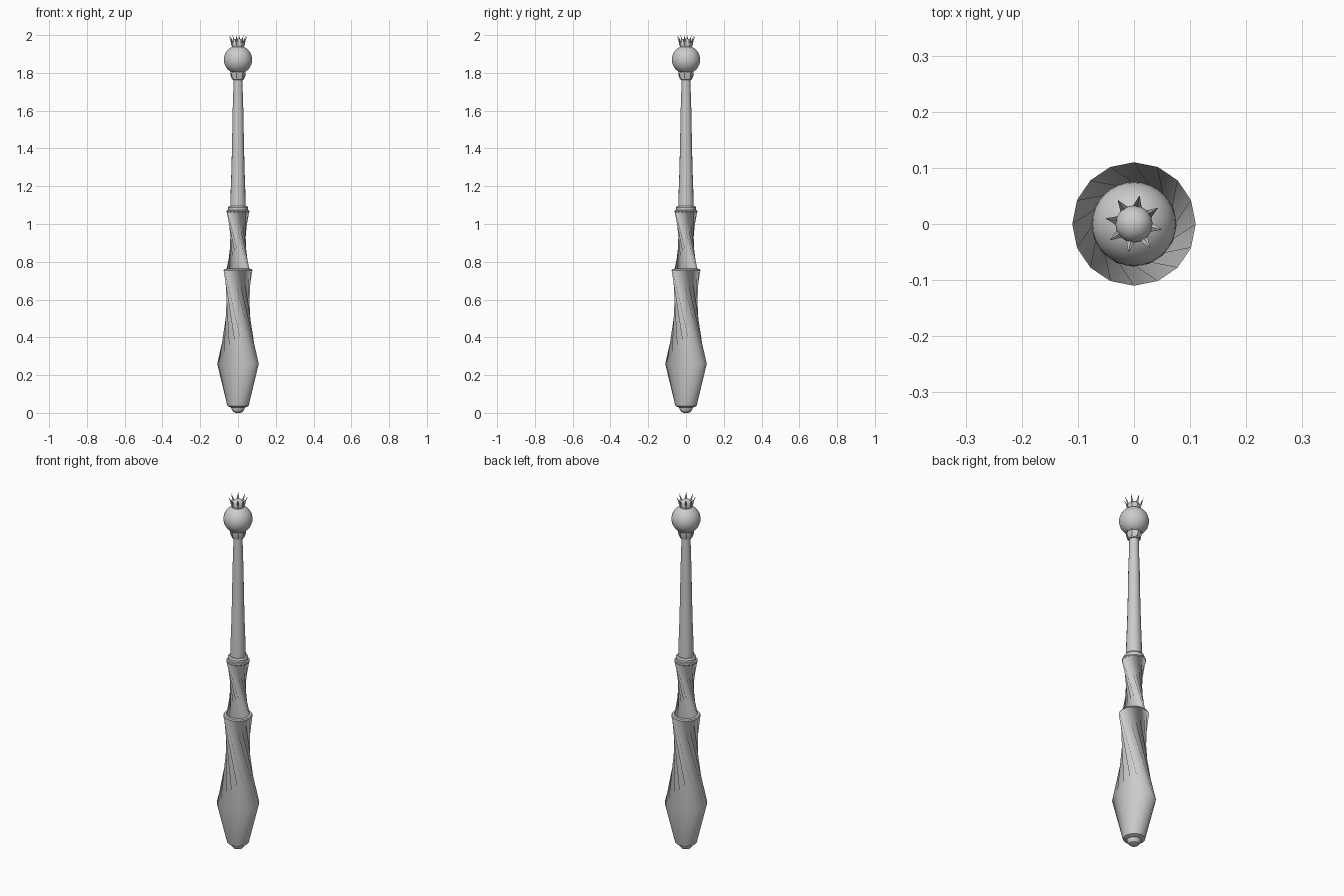
import bpy, bmesh, math
from math import sin, cos, pi, radians

if "Cube" in bpy.data.objects:
    bpy.data.objects.remove(bpy.data.objects["Cube"])


def finish(name, bm, angle=30):
    bmesh.ops.recalc_face_normals(bm, faces=bm.faces[:])
    me = bpy.data.meshes.new(name)
    bm.to_mesh(me)
    bm.free()
    ob = bpy.data.objects.new(name, me)
    bpy.context.collection.objects.link(ob)
    bpy.ops.object.select_all(action='DESELECT')
    ob.select_set(True)
    bpy.context.view_layer.objects.active = ob
    bpy.ops.object.shade_smooth_by_angle(angle=radians(angle))
    return ob


def lathe(name, profile, sides=16, angle=30):
    """Stacked rings (radius, z, twist in degrees), capped at both ends."""
    bm = bmesh.new()
    rings = []
    for r, z, twist in profile:
        a0 = radians(twist)
        rings.append([bm.verts.new((r * cos(a0 + 2 * pi * i / sides),
                                    r * sin(a0 + 2 * pi * i / sides), z))
                      for i in range(sides)])
    for lo, hi in zip(rings, rings[1:]):
        for i in range(sides):
            j = (i + 1) % sides
            bm.faces.new((lo[i], lo[j], hi[j], hi[i]))
    bm.faces.new(rings[0][::-1])
    bm.faces.new(rings[-1])
    return finish(name, bm, angle)


def ball(name, r, z):
    bm = bmesh.new()
    bmesh.ops.create_uvsphere(bm, u_segments=32, v_segments=16, radius=r)
    bmesh.ops.translate(bm, verts=bm.verts[:], vec=(0, 0, z))
    return finish(name, bm)


def spikes(name, path, width, depth, count=8, offset=-11):
    """Ring of curved thorns; path holds (radius, z), last point is the tip."""
    bm = bmesh.new()
    for k in range(count):
        a = radians(offset) + 2 * pi * k / count
        out, side = (cos(a), sin(a)), (-sin(a), cos(a))

        def vert(r, s, z):
            return bm.verts.new((out[0] * r + side[0] * s, out[1] * r + side[1] * s, z))
        prev = None
        for n, (r, z) in enumerate(path[:-1]):
            w = width * (1 - 0.8 * n / len(path))
            d = depth * (1 - 0.8 * n / len(path))
            ring = [vert(r - d, 0, z), vert(r, -w, z), vert(r + d, 0, z), vert(r, w, z)]
            if prev:
                for i in range(4):
                    bm.faces.new((prev[i], prev[i - 3], ring[i - 3], ring[i]))
            else:
                bm.faces.new(ring[::-1])
            prev = ring
        tip = vert(path[-1][0], 0, path[-1][1])
        for i in range(4):
            bm.faces.new((prev[i], prev[i - 3], tip))
    return finish(name, bm)


# Pommel button under the grip
lathe("pommel", [(0.012, 0, 0), (0.026, 0.006, 0), (0.035, 0.02, 0), (0.038, 0.04, 0)])

# Lower grip: flared bulb, then a straight twisted section forming a waist
lathe("lower_grip", [(0.036, 0.028, 0), (0.056, 0.036, 0), (0.11, 0.26, 0),
                     (0.076, 0.755, -92), (0.073, 0.762, -92), (0.055, 0.764, -92)], angle=40)

# Upper grip: second twisted section
lathe("upper_grip", [(0.062, 0.755, 0), (0.060, 1.065, -95)], angle=40)

# Collar between grip and shaft
lathe("collar", [(0.058, 1.06, 0), (0.061, 1.066, 0), (0.059, 1.072, 0), (0.053, 1.074, 0),
                 (0.053, 1.088, 0), (0.047, 1.096, 0), (0.035, 1.097, 0)])

# Slender tapered shaft
lathe("shaft", [(0.041, 1.08, 0), (0.040, 1.14, 0), (0.035, 1.28, 0), (0.031, 1.44, 0),
                (0.029, 1.58, 0), (0.025, 1.70, 0), (0.024, 1.78, 0)])

# Socket cup with thorns that hold the orb
lathe("orb_socket", [(0.024, 1.762, 0), (0.030, 1.764, 0), (0.031, 1.775, 0),
                     (0.035, 1.79, 0), (0.034, 1.81, 0)])
spikes("socket_thorns", [(0.030, 1.77), (0.037, 1.79), (0.041, 1.815)], 0.009, 0.005)

# Orb, finial bead and crown of thorns
ball("orb", 0.075, 1.87)
ball("finial", 0.033, 1.95)
spikes("crown_thorns", [(0.026, 1.935), (0.033, 1.953), (0.038, 1.972), (0.052, 2.0)],
       0.009, 0.005)
